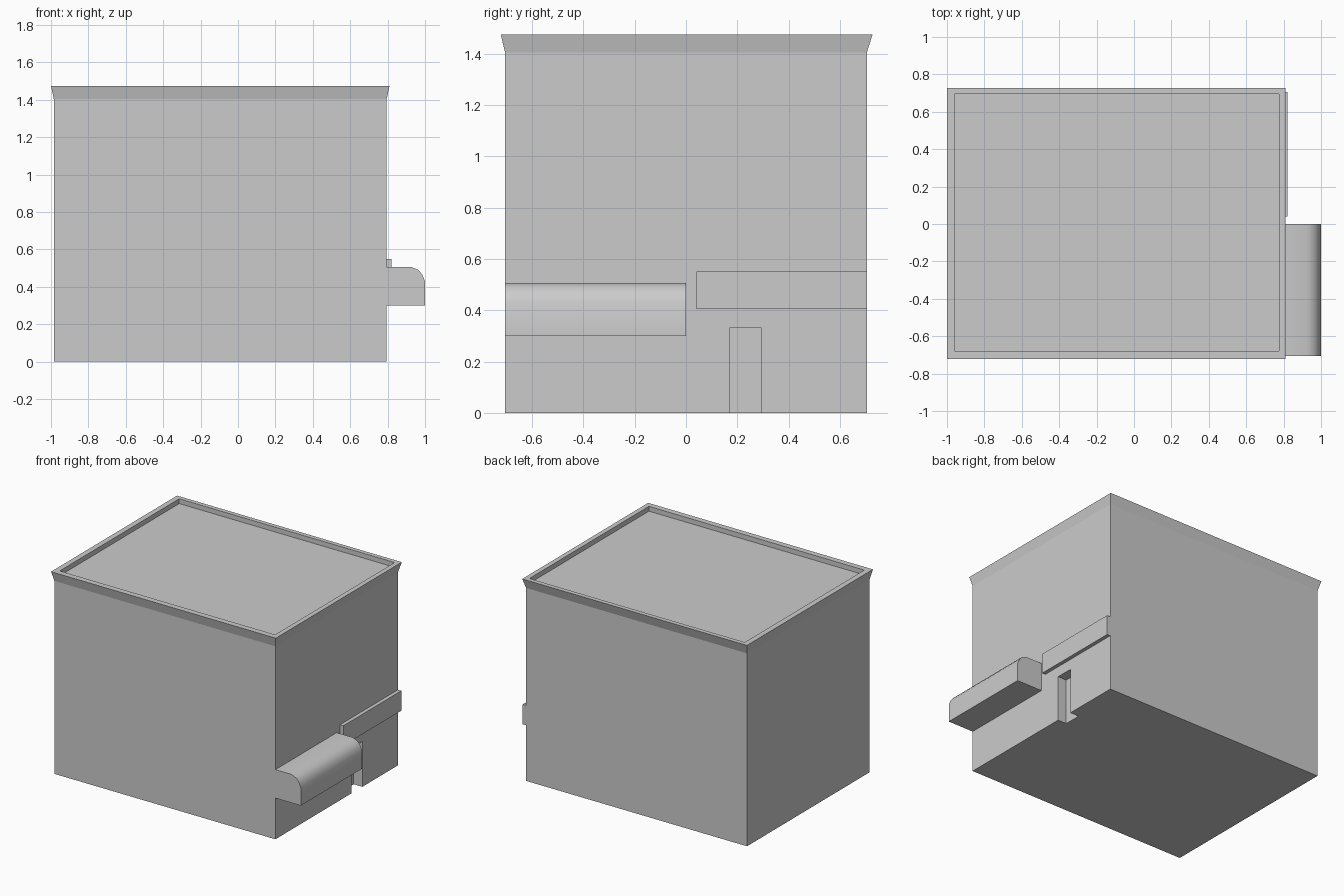
import bpy
import bmesh

cube = bpy.data.objects.get("Cube")
if cube:
    bpy.data.objects.remove(cube, do_unlink=True)

plaster = bpy.data.materials.new("pale_grey_plaster")
plaster.use_nodes = True
colour = (0.6, 0.6, 0.6, 1)
plaster.diffuse_color = colour
plaster.node_tree.nodes["Principled BSDF"].inputs["Base Color"].default_value = colour


def loft(name, rings):
    """Closed solid through matching rings of points, capped at both ends."""
    bm = bmesh.new()
    loops = [[bm.verts.new(p) for p in ring] for ring in rings]
    for a, b in zip(loops, loops[1:]):
        for i in range(len(a)):
            j = (i + 1) % len(a)
            bm.faces.new((a[i], a[j], b[j], b[i]))
    bm.faces.new(loops[0][::-1])
    bm.faces.new(loops[-1])
    bmesh.ops.recalc_face_normals(bm, faces=bm.faces)
    mesh = bpy.data.meshes.new(name)
    bm.to_mesh(mesh)
    bm.free()
    mesh.materials.append(plaster)
    obj = bpy.data.objects.new(name, mesh)
    bpy.context.collection.objects.link(obj)
    return obj


def rect(x0, x1, y0, y1, z):
    return [(x0, y0, z), (x1, y0, z), (x1, y1, z), (x0, y1, z)]


def box(name, x0, x1, y0, y1, z0, z1):
    return loft(name, [rect(x0, x1, y0, y1, z0), rect(x0, x1, y0, y1, z1)])


def activate(obj):
    bpy.ops.object.select_all(action="DESELECT")
    obj.select_set(True)
    bpy.context.view_layer.objects.active = obj


LEFT, RIGHT, HALF = -0.985, 0.795, 0.705
EAVES, TOP, ROOF = 1.405, 1.475, 1.44

# Main walls with a recessed doorway in the side
walls = box("walls", LEFT, RIGHT, -HALF, HALF, 0, EAVES)
doorway = box("doorway_cutter", RIGHT - 0.07, RIGHT + 0.1, 0.17, 0.295, -0.1, 0.33)
doorway.hide_render = True
cut = walls.modifiers.new("doorway", "BOOLEAN")
cut.operation = "DIFFERENCE"
cut.solver = "EXACT"
cut.object = doorway
activate(walls)
bpy.ops.object.modifier_apply(modifier=cut.name)
bpy.data.objects.remove(doorway, do_unlink=True)

# Flared parapet, with the sunken roof deck as its cap
deck = (-0.96, 0.775, -0.68, 0.695)
loft("parapet_and_roof", [
    rect(LEFT, RIGHT, -HALF, HALF, EAVES),
    rect(-1.0, 0.81, -0.722, 0.727, TOP),
    rect(*deck, TOP),
    rect(*deck, ROOF),
])

# Deep awning with a rounded outer edge
profile = [(RIGHT, 0.30), (1.0, 0.30), (1.0, 0.43), (0.985, 0.465),
           (0.965, 0.49), (0.925, 0.507), (RIGHT, 0.507)]
awning = loft("awning", [[(x, y, z) for x, z in profile] for y in (-HALF, 0)])
activate(awning)
bpy.ops.object.shade_smooth_by_angle(angle=0.7)

# Shallow sign board above the doorway
box("doorway_ledge", RIGHT, 0.822, 0.04, HALF, 0.405, 0.55)
